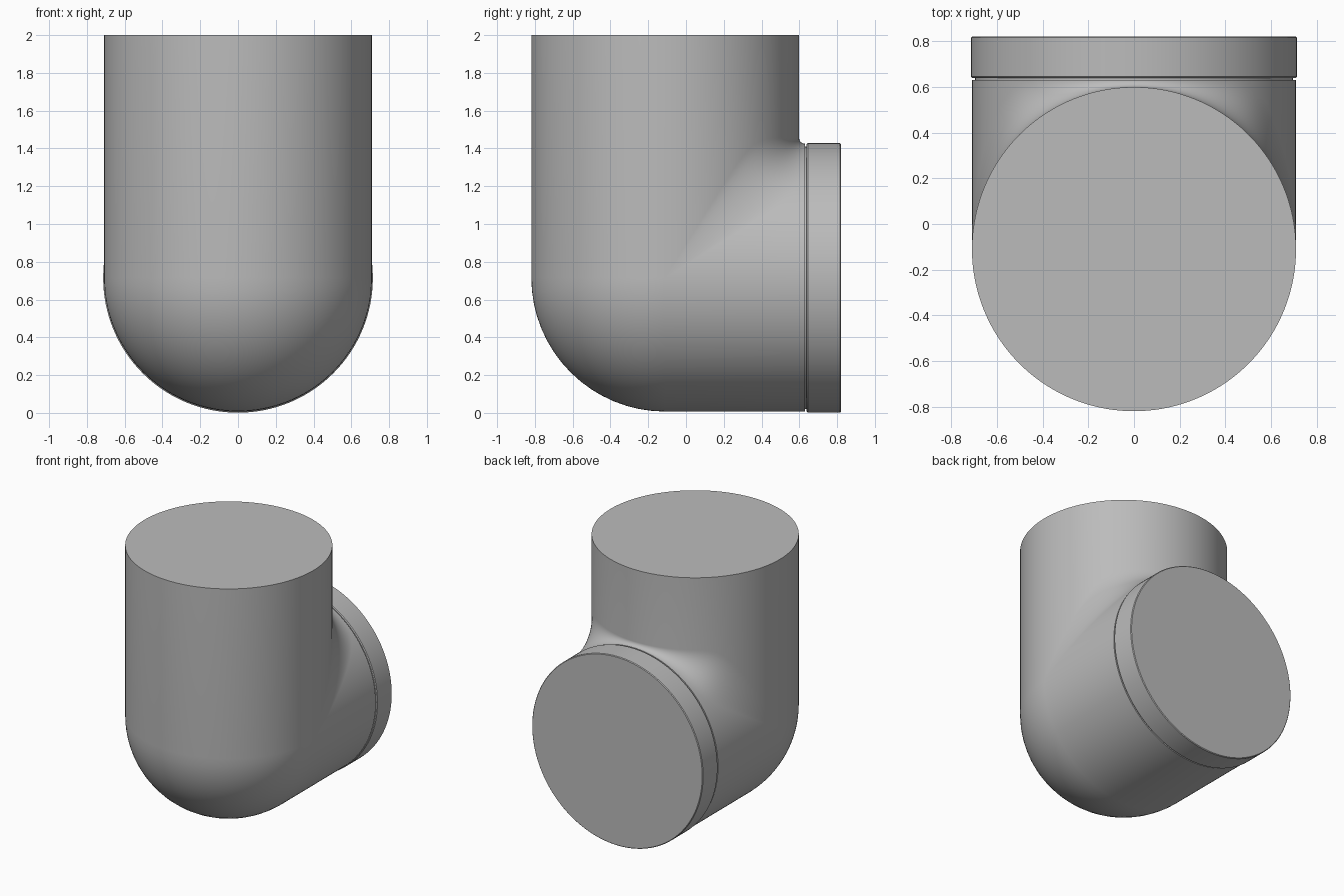
import bpy, bmesh
from math import sin, cos, pi, sqrt

cube = bpy.data.objects.get("Cube")
if cube:
    bpy.data.objects.remove(cube, do_unlink=True)

R = 0.709            # pipe radius
YC, ZC = -0.11, 0.716  # where the two pipe axes meet
TOP, BACK = 2.0, 0.63
HOLD = BACK - YC     # blend reaches at most to the rim of the side branch
STEPS, ARC = 96, 16

gray = bpy.data.materials.new("plain gray")
gray.use_nodes = True
color = (0.5, 0.5, 0.5, 1)
gray.diffuse_color = color
gray.node_tree.nodes["Principled BSDF"].inputs["Base Color"].default_value = color


def finish(name, bm):
    bmesh.ops.recalc_face_normals(bm, faces=bm.faces)
    mesh = bpy.data.meshes.new(name)
    bm.to_mesh(mesh)
    bm.free()
    mesh.materials.append(gray)
    obj = bpy.data.objects.new(name, mesh)
    bpy.context.collection.objects.link(obj)
    bpy.ops.object.select_all(action="DESELECT")
    obj.select_set(True)
    bpy.context.view_layer.objects.active = obj
    bpy.ops.object.shade_smooth_by_angle(angle=pi / 6)
    return obj


def arc(y, z, r, a0, a1):
    return [(y + r * cos(a0 + (a1 - a0) * i / ARC),
             z + r * sin(a0 + (a1 - a0) * i / ARC)) for i in range(ARC + 1)]


def section(s):
    """Elbow outline in the y-z plane where both pipes have half-width s."""
    reach, taper = HOLD - s, 0.6 * s + 1e-6
    d = (reach ** -4 + taper ** -4) ** -0.25
    return ([(YC - s, TOP)] + arc(YC, ZC, s, pi, 1.5 * pi) +
            [(BACK, ZC - s), (BACK, ZC + s)] +
            arc(YC + s + d, ZC + s + d, d, 1.5 * pi, pi) + [(YC + s, TOP)])


# Elbow body: sections swept across x, giving pipes, rounded corner and blend
bm = bmesh.new()
rings = []
for i in range(STEPS + 1):
    t = -pi / 2 + pi * i / STEPS
    s = max(R * cos(t), 0)
    rings.append([bm.verts.new((R * sin(t), y, z)) for y, z in section(s)])
for a, b in zip(rings, rings[1:]):
    for j in range(len(a)):
        k = (j + 1) % len(a)
        bm.faces.new((a[j], a[k], b[k], b[j]))
bmesh.ops.remove_doubles(bm, verts=bm.verts, dist=1e-5)
# Merge each flat end into one disc
for axis, level in ((2, TOP), (1, BACK)):
    cap = [f for f in bm.faces
           if all(abs(v.co[axis] - level) < 1e-4 for v in f.verts)]
    bmesh.ops.dissolve_faces(bm, faces=cap)
finish("elbow_body", bm)


# Branch end: recessed groove, then a collar with softened rims
def disc(name, profile):
    bm = bmesh.new()
    loops = []
    for y, r in profile:
        loops.append([bm.verts.new((r * cos(2 * pi * i / 128), y,
                                    0.715 + r * sin(2 * pi * i / 128)))
                      for i in range(128)])
    for a, b in zip(loops, loops[1:]):
        for i in range(128):
            k = (i + 1) % 128
            bm.faces.new((a[i], a[k], b[k], b[i]))
    bm.faces.new(loops[0])
    bm.faces.new(loops[-1])
    finish(name, bm)


disc("groove_neck", [(0.58, 0.695), (0.66, 0.695)])
disc("branch_collar", [(0.639, 0.708), (0.645, 0.714),
                       (0.815, 0.714), (0.82, 0.709)])
